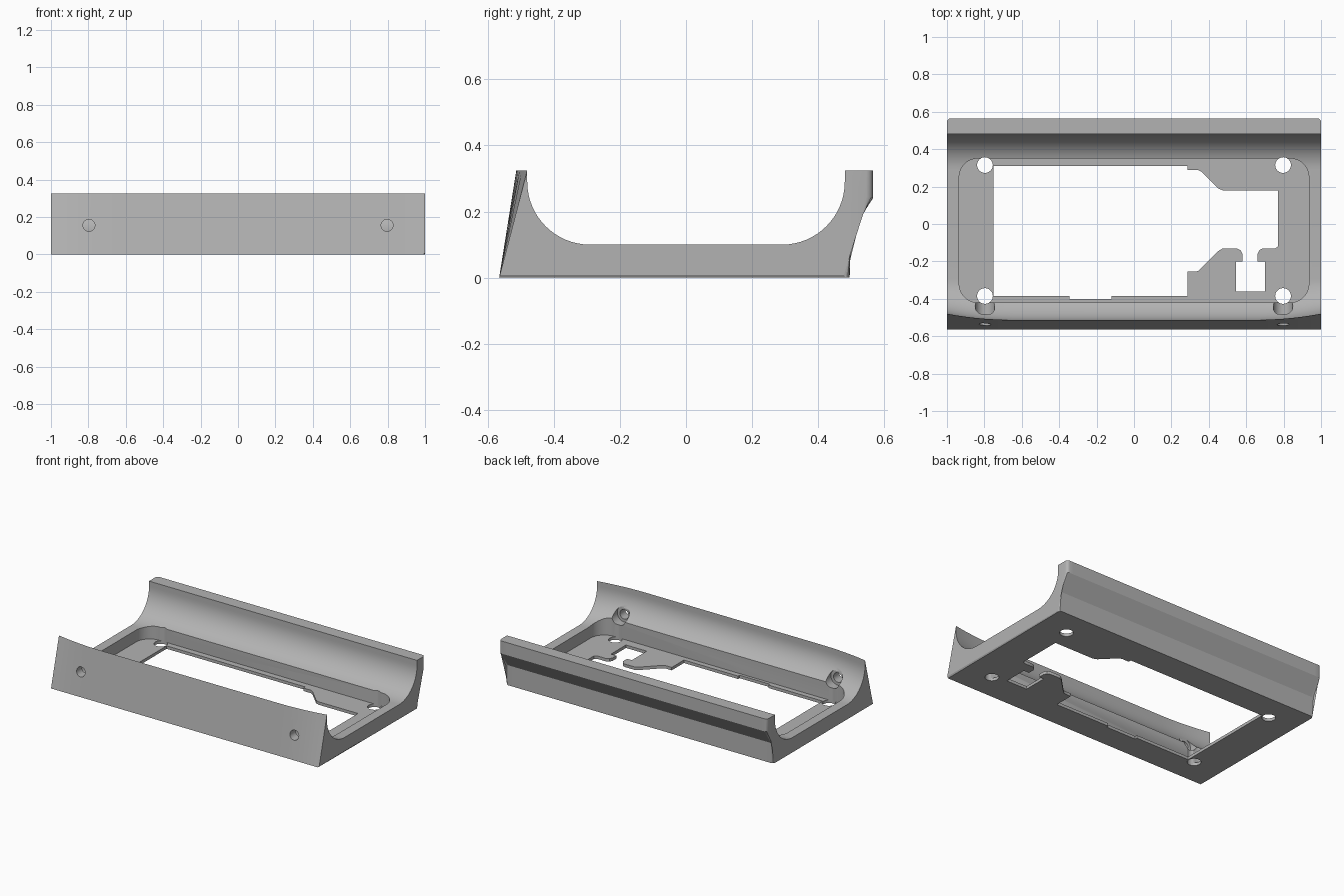
import bpy, bmesh, math
from mathutils import Vector

old = bpy.data.objects.get("Cube")
if old:
    bpy.data.objects.remove(old, do_unlink=True)

grey = bpy.data.materials.new("light_grey")
grey.use_nodes = True
COLOUR = (0.45, 0.45, 0.45, 1)
grey.diffuse_color = COLOUR
grey.node_tree.nodes["Principled BSDF"].inputs["Base Color"].default_value = COLOUR


def make_object(name, bm):
    bmesh.ops.recalc_face_normals(bm, faces=bm.faces)
    mesh = bpy.data.meshes.new(name)
    bm.to_mesh(mesh)
    bm.free()
    mesh.materials.append(grey)
    ob = bpy.data.objects.new(name, mesh)
    bpy.context.collection.objects.link(ob)
    return ob


def loft(bm, rings):
    """Join matching rings of points into a closed solid."""
    rows = [[bm.verts.new(p) for p in ring] for ring in rings]
    n = len(rows[0])
    for a, b in zip(rows, rows[1:]):
        for i in range(n):
            j = (i + 1) % n
            bm.faces.new((a[i], a[j], b[j], b[i]))
    bm.faces.new(rows[0])
    bm.faces.new(rows[-1])


def prism(name, outline, z0, z1):
    bm = bmesh.new()
    loft(bm, [[(x, y, z) for x, y in outline] for z in (z0, z1)])
    return make_object(name, bm)


def circle(cx, cy, r, a0=0, a1=360, steps=32):
    return [(cx + r * math.cos(math.radians(a0 + (a1 - a0) * i / steps)),
             cy + r * math.sin(math.radians(a0 + (a1 - a0) * i / steps)))
            for i in range(steps + 1)]


def rod_y(name, x, z, r, y0, y1):
    bm = bmesh.new()
    loft(bm, [[(x + u, y, z + v) for u, v in circle(0, 0, r)[:-1]] for y in (y0, y1)])
    return make_object(name, bm)


# Cradle profile; the front inner wall is hollowed a little along the middle
FRONT, BACK, TOP, GROOVE, RADIUS = -0.565, 0.565, 0.325, 0.1, 0.19


def section(x):
    t = min(1, (1 - abs(x)) / 0.35)
    shift = 0.033 * (1 - (1 - t) ** 2)
    pts = [(FRONT, 0), (0.495, 0), (0.495, 0.135), (BACK, 0.24), (BACK, TOP), (0.48, TOP)]
    pts += circle(0.29, GROOVE + RADIUS, RADIUS, 0, -90, 16)
    stretch = (RADIUS + shift) / RADIUS
    pts += [(-0.29 + (y + 0.29) * stretch, z)
            for y, z in circle(-0.29, GROOVE + RADIUS, RADIUS, -90, -180, 16)]
    pts.append((-0.48 - shift, TOP))
    return [(x, y, z) for y, z in pts]


bm = bmesh.new()
half = [1, 0.95, 0.9, 0.84, 0.78, 0.72, 0.65]
loft(bm, [section(x) for x in [-h for h in half] + half[::-1]])

# Rounded outer corners, then a fine chamfer under both ends
def outer(v):
    return abs(v.co.x) > 0.999 and (v.co.y < -0.56 or v.co.y > 0.49)

corners = [e for e in bm.edges if all(outer(v) for v in e.verts)
           and abs(e.verts[0].co.z - e.verts[1].co.z) > 0.05]
bmesh.ops.bevel(bm, geom=corners, offset=0.02, segments=4, profile=0.5, affect='EDGES')
ends = [e for e in bm.edges if all(v.co.z < 0.001 and abs(v.co.x) > 0.999 for v in e.verts)]
bmesh.ops.bevel(bm, geom=ends, offset=0.008, segments=1, affect='EDGES')
cradle = make_object("cradle", bm)

cutters = []

# Rounded pocket above the thin floor
X, Y0, Y1, R, FLOOR = 0.935, -0.42, 0.35, 0.1, 0.02
pocket = []
for cx, cy, a in ((X - R, Y1 - R, 0), (R - X, Y1 - R, 90),
                  (R - X, Y0 + R, 180), (X - R, Y0 + R, 270)):
    pocket += circle(cx, cy, R, a, a + 90, 10)
cutters.append(prism("pocket_cutter", pocket, FLOOR, 0.6))

# Window in the floor with stepped edges and a small keyed slot
window = [(-0.75, 0.31), (0.285, 0.31), (0.285, 0.29), (0.34, 0.29), (0.36, 0.28),
          (0.45, 0.19), (0.475, 0.18), (0.77, 0.18), (0.77, -0.12), (0.755, -0.13),
          (0.69, -0.13), (0.67, -0.14), (0.66, -0.16), (0.66, -0.2), (0.7, -0.2),
          (0.7, -0.36), (0.545, -0.36), (0.545, -0.2), (0.58, -0.2), (0.58, -0.16),
          (0.57, -0.14), (0.55, -0.13), (0.475, -0.13), (0.45, -0.145), (0.345, -0.25),
          (0.33, -0.255), (0.285, -0.255), (0.285, -0.385), (-0.12, -0.385),
          (-0.12, -0.4), (-0.345, -0.4), (-0.345, -0.385), (-0.75, -0.385)]
cutters.append(prism("window_cutter", window, -0.1, 0.06))

# Floor holes, and front screw holes with wide recesses on the inside
for side in (-1, 1):
    x = 0.797 * side
    for y in (0.315, -0.385):
        cutters.append(prism("floor_hole_cutter", circle(x, y, 0.042)[:-1], -0.1, 0.6))
    cutters.append(rod_y("screw_hole_cutter", x, 0.155, 0.032, -0.7, -0.4))
    cutters.append(rod_y("screw_recess_cutter", x, 0.155, 0.052, -0.48, -0.35))

bpy.context.view_layer.objects.active = cradle
for c in cutters:
    c.hide_render = True
    mod = cradle.modifiers.new(c.name, 'BOOLEAN')
    mod.operation = 'DIFFERENCE'
    mod.solver = 'EXACT'
    mod.object = c
    bpy.ops.object.modifier_apply(modifier=mod.name)
for c in cutters:
    bpy.data.objects.remove(c, do_unlink=True)

bpy.ops.object.select_all(action='DESELECT')
cradle.select_set(True)
bpy.ops.object.shade_smooth_by_angle(angle=math.radians(30))
